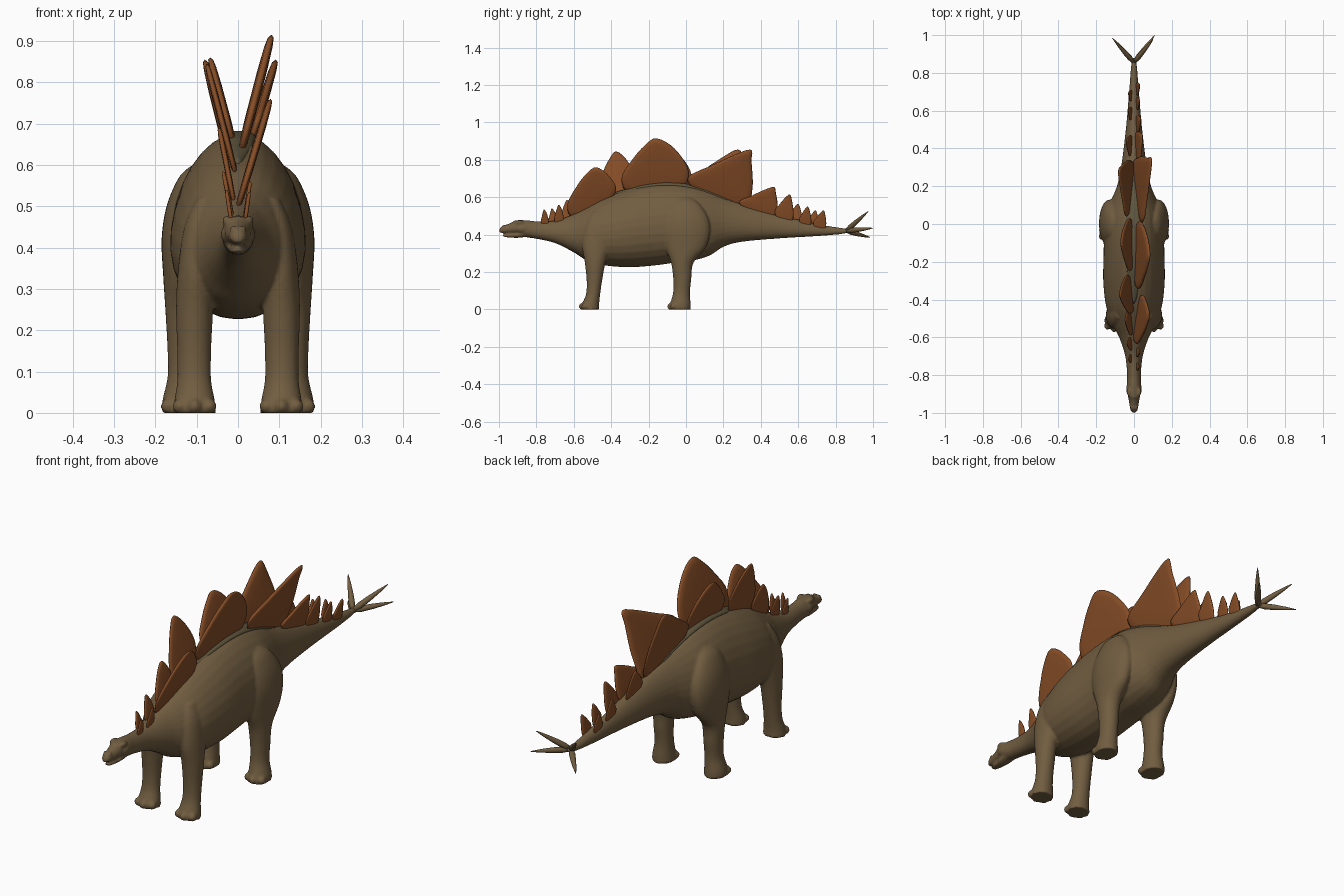
import bpy, bmesh, math
from mathutils import Vector, Matrix

if "Cube" in bpy.data.objects:
    bpy.data.objects.remove(bpy.data.objects["Cube"])


def material(name, rgb):
    m = bpy.data.materials.new(name)
    m.use_nodes = True
    m.diffuse_color = (*rgb, 1)
    bsdf = m.node_tree.nodes["Principled BSDF"]
    bsdf.inputs["Base Color"].default_value = (*rgb, 1)
    bsdf.inputs["Roughness"].default_value = 0.8
    return m


SKIN = material("olive brown skin", (0.165, 0.11, 0.052))
PLATE = material("rust plate", (0.24, 0.075, 0.02))
RIDGE = material("dark olive ridge", (0.115, 0.09, 0.045))


def finish(bm, name, mat):
    bmesh.ops.recalc_face_normals(bm, faces=bm.faces)
    for f in bm.faces:
        f.smooth = True
    mesh = bpy.data.meshes.new(name)
    bm.to_mesh(mesh)
    bm.free()
    mesh.materials.append(mat)
    ob = bpy.data.objects.new(name, mesh)
    bpy.context.collection.objects.link(ob)
    return ob


def spline(rows, steps, closed=False):
    """Catmull-Rom interpolation of rows of numbers."""
    n, out = len(rows), []
    pick = (lambda i: rows[i % n]) if closed else (lambda i: rows[max(0, min(n - 1, i))])
    for i in range(n if closed else n - 1):
        p = [Vector(pick(i + k)) for k in (-1, 0, 1, 2)]
        for s in range(steps):
            t = s / steps
            out.append(p[1] + (p[2] - p[0]) * t / 2
                       + (2 * p[0] - 5 * p[1] + 4 * p[2] - p[3]) * t * t / 2
                       + (3 * p[1] - p[0] - 3 * p[2] + p[3]) * t ** 3 / 2)
    if not closed:
        out.append(Vector(rows[-1]))
    return out


def skin_rings(bm, rings):
    """Bridge rings of points into a closed tube."""
    loops = [[bm.verts.new(p) for p in r] for r in rings]
    n = len(loops[0])
    for a, b in zip(loops, loops[1:]):
        for i in range(n):
            bm.faces.new((a[i], a[(i + 1) % n], b[(i + 1) % n], b[i]))
    bm.faces.new(loops[0])
    bm.faces.new(loops[-1])


ANGLES = [math.tau * i / 28 for i in range(28)]


def trunk(bm, rows):
    """Rows are y, top, bottom, half width."""
    skin_rings(bm, [[(w * math.cos(a) * (1 - 0.14 * math.sin(a)), y,
                      (top + bot) / 2 + (top - bot) / 2 * math.sin(a)) for a in ANGLES]
                    for y, top, bot, w in spline(rows, 5)])


def leg(bm, rows, side):
    """Rows are z, centre x, centre y, radius x, radius y."""
    skin_rings(bm, [[(side * (cx + rx * math.cos(a)), cy + ry * math.sin(a), z) for a in ANGLES]
                    for z, cx, cy, rx, ry in spline(rows, 4)])


def ball(bm, pos, scale):
    bmesh.ops.create_uvsphere(bm, u_segments=16, v_segments=10, radius=1,
                              matrix=Matrix.Translation(pos) @ Matrix.Diagonal((*scale, 1)))


TRUNK = [(-0.92, .476, .412, .030), (-.86, .478, .388, .038), (-.8, .472, .378, .036),
         (-.7, .475, .355, .046), (-.6, .51, .305, .078), (-.53, .545, .262, .115),
         (-.43, .6, .235, .148), (-.3, .645, .226, .162), (-.17, .672, .235, .16),
         (-.06, .675, .25, .158), (.04, .66, .262, .15), (.13, .632, .29, .118),
         (.2, .602, .335, .09), (.3, .565, .362, .068), (.5, .505, .38, .043),
         (.7, .458, .392, .026), (.82, .438, .402, .017), (.88, .43, .413, .011)]
SNOUT = [(-.998, .428, .412, .010), (-.985, .446, .409, .019), (-.95, .458, .408, .025),
         (-.9, .478, .405, .033), (-.85, .475, .4, .03)]
JAW = [(-.98, .397, .391, .010), (-.96, .401, .386, .018), (-.9, .415, .383, .026),
       (-.84, .43, .39, .03)]
FORE = [(0, .105, -.512, .052, .049), (.03, .105, -.51, .049, .046), (.08, .106, -.497, .041, .038),
        (.15, .106, -.49, .041, .041), (.25, .105, -.486, .045, .055), (.35, .1, -.48, .045, .076),
        (.45, .09, -.47, .04, .07), (.52, .08, -.46, .02, .04)]
HIND = [(0, .135, -.032, .05, .058), (.03, .135, -.03, .048, .055), (.09, .13, -.024, .04, .045),
        (.16, .13, -.02, .041, .048), (.25, .13, -.02, .046, .06), (.33, .13, -.002, .051, .108),
        (.42, .13, .004, .055, .125), (.5, .125, .004, .048, .11), (.57, .113, -.005, .03, .07),
        (.6, .1, -.01, .01, .03)]

# Body: trunk, head, legs and toes fused into one skin
bm = bmesh.new()
for rows in (TRUNK, SNOUT, JAW):
    trunk(bm, rows)
for side in (-1, 1):
    for rows in (FORE, HIND):
        leg(bm, rows, side)
        _, cx, cy, rx, ry = rows[0]
        for k in (-1, 0, 1):
            ball(bm, (side * (cx + k * rx * .68), cy - ry * (.86 - .28 * abs(k)), .016),
                 (.018, .019, .018))
    # brow, cheek and nostril bumps
    ball(bm, (side * .027, -.89, .465), (.011, .024, .012))
    ball(bm, (side * .03, -.875, .432), (.012, .03, .02))
    ball(bm, (side * .012, -.972, .446), (.008, .012, .007))
body = finish(bm, "body", SKIN)
remesh = body.modifiers.new("fuse", "REMESH")
remesh.mode = "VOXEL"
remesh.voxel_size = 0.006
remesh.use_smooth_shade = True
smooth = body.modifiers.new("soften", "SMOOTH")
smooth.factor = 0.5
smooth.iterations = 4

PROFILE = spline(TRUNK, 8)


def back_height(y):
    return min(PROFILE, key=lambda r: abs(r[0] - y))[1]


# Dark ridge lying along the back under the plates
bm = bmesh.new()
ridge = []
for i in range(41):
    t = i / 40
    y, w = -.42 + .72 * t, .003 + .042 * math.sin(math.pi * t) ** .6
    row = min(PROFILE, key=lambda r: abs(r[0] - y))
    ridge.append([(w * math.cos(a), y, row[1] - .01 + .016 * math.sin(a)) for a in ANGLES])
skin_rings(bm, ridge)
finish(bm, "back_ridge", RIDGE)


def plate(name, side, y0, y1, peak, top, thick, lean):
    """Leaf-shaped plate leaning outward; peak is where its tip falls along its length."""
    p = peak
    shape = [(.16, 0), (.0, .3), (p * .3, .6), (p * .66, .86), (p, 1), (p + (1 - p) * .55, .8),
             (1, .36), (.86, 0)]
    outline = []
    for t, h in spline(shape, 4, True):
        y = y0 + (y1 - y0) * t
        base = back_height(y) - .025
        outline.append(Vector((0, y, base + (top - base) * h)))
    mid = sum(outline, Vector()) / len(outline)
    foot = back_height((y0 + y1) / 2)

    def ring(scale, offset):
        pts = [mid + (q - mid) * scale for q in outline]
        return [(side * (.018 + lean * (q.z - foot)) + offset, q.y, q.z) for q in pts]

    bm = bmesh.new()
    skin_rings(bm, [ring(s, o * thick) for s, o in
                    ((.4, -1), (.8, -.85), (.95, -.6), (1, 0), (.95, .6), (.8, .85), (.4, 1))])
    finish(bm, name, PLATE)


# Paired rows of back plates, from neck to tail
PLATES = [(1, -.775, -.735, .4, .535, .15), (-1, -.735, -.69, .4, .54, .15),
          (1, -.705, -.655, .5, .56, .15), (-1, -.67, -.6, .5, .585, .2),
          (1, -.635, -.375, .6, .76, .3), (-1, -.59, -.45, .6, .69, .2),
          (-1, -.475, -.27, .5, .845, .26), (1, -.345, .015, .52, .915, .26),
          (-1, -.25, .03, .55, .86, .27), (1, .01, .355, .97, .855, .3),
          (-1, .04, .34, .8, .855, .25), (1, .285, .49, .9, .655, .2),
          (-1, .36, .47, .7, .64, .2), (1, .475, .575, .8, .615, .15),
          (-1, .55, .62, .7, .565, .15), (1, .605, .67, .7, .55, .15),
          (-1, .65, .71, .7, .53, .15), (1, .68, .75, .8, .53, .15)]
for i, (side, y0, y1, peak, top, lean) in enumerate(PLATES):
    plate(f"back_plate_{i + 1}", side, y0, y1, peak, top, .004 + .022 * (y1 - y0), lean)


def spike(name, tip):
    """Tapered tail spike from the tail end to the tip."""
    tip = Vector(tip)
    start = Vector((0, .855, .42))
    axis = tip - start
    turn = axis.to_track_quat("Z", "Y")
    bm = bmesh.new()
    skin_rings(bm, [[start + axis * t + turn @ Vector((r * math.cos(a), r * math.sin(a), 0))
                     for a in ANGLES]
                    for t, r in ((0, .008), (.2, .0135), (.45, .012), (.75, .0075), (.94, .003), (1, .001))])
    finish(bm, name, SKIN)


spike("upper_left_spike", (.1, .975, .525))
spike("upper_right_spike", (-.105, .97, .52))
spike("lower_left_spike", (.11, 1.0, .435))
spike("lower_right_spike", (-.115, .985, .385))
